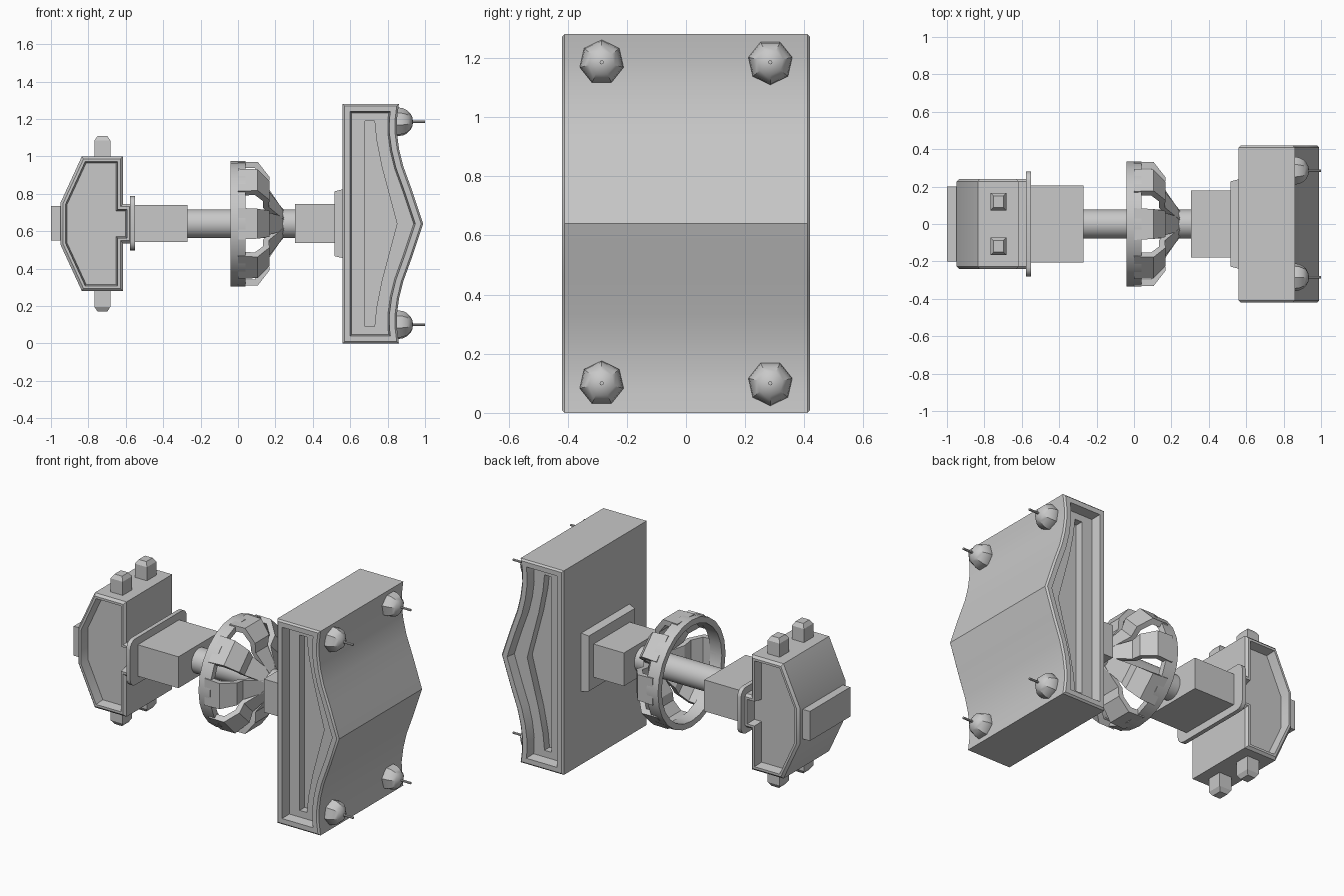
import bpy, bmesh, math
from mathutils import Matrix, Vector

if "Cube" in bpy.data.objects:
    bpy.data.objects.remove(bpy.data.objects["Cube"])

ZC = 0.64  # height of the main axis
GREY = bpy.data.materials.new("grey")
GREY.diffuse_color = (0.58, 0.58, 0.58, 1)
GREY.use_nodes = True
GREY.node_tree.nodes["Principled BSDF"].inputs["Base Color"].default_value = GREY.diffuse_color


def finish(bm, name):
    bmesh.ops.recalc_face_normals(bm, faces=bm.faces[:])
    me = bpy.data.meshes.new(name)
    bm.to_mesh(me)
    bm.free()
    me.materials.append(GREY)
    ob = bpy.data.objects.new(name, me)
    bpy.context.collection.objects.link(ob)
    return ob


def box(name, x, y, z, taper=None, round_x=0):
    """Box from ranges; taper=(axis, sign, amount) shrinks one end face."""
    bm = bmesh.new()
    bmesh.ops.create_cube(bm, size=1)
    c = Vector([(a[0] + a[1]) / 2 for a in (x, y, z)])
    s = Vector([a[1] - a[0] for a in (x, y, z)])
    for v in bm.verts:
        v.co = Vector([v.co[i] * s[i] + c[i] for i in range(3)])
    if taper:
        axis, sign, amount = taper
        for v in bm.verts:
            if (v.co[axis] - c[axis]) * sign > 0:
                for i in range(3):
                    if i != axis:
                        v.co[i] -= math.copysign(amount, v.co[i] - c[i])
    if round_x:
        along = [e for e in bm.edges if abs(e.verts[0].co.x - e.verts[1].co.x) > 1e-5]
        bmesh.ops.bevel(bm, geom=along, offset=round_x, segments=4, affect='EDGES', profile=0.5)
    return finish(bm, name)


def prism_bm(pts, y0, y1):
    bm = bmesh.new()
    a = [bm.verts.new((x, y0, z)) for x, z in pts]
    b = [bm.verts.new((x, y1, z)) for x, z in pts]
    ends = [bm.faces.new(a), bm.faces.new(b[::-1])]
    for i in range(len(pts)):
        j = (i + 1) % len(pts)
        bm.faces.new((a[i], b[i], b[j], a[j]))
    bmesh.ops.recalc_face_normals(bm, faces=bm.faces[:])
    return bm, ends


def shell(name, pts, half, chamfer, rim, depth):
    """Profile prism with chamfered ends and a sunken field inside a rim."""
    bm, ends = prism_bm(pts, -half + chamfer, half - chamfer)
    for f in ends:
        for t, d in ((chamfer, chamfer), (rim, 0), (0.008, -depth)):
            bmesh.ops.inset_region(bm, faces=[f], thickness=t, depth=d, use_even_offset=True)
    return finish(bm, name)


def mirror_z(half):
    """Complete an upper half profile with its reflection about the axis."""
    low = [(x, 2 * ZC - z) for x, z in reversed(half) if abs(z - ZC) > 1e-4]
    return half + low


# Large panel with a peaked, slightly concave face
panel = shell("front_panel", mirror_z([
    (0.56, 1.28), (0.86, 1.28), (0.85, 1.20), (0.849, 1.13), (0.861, 1.04),
    (0.883, 0.95), (0.93, 0.82), (0.99, 0.64)]), 0.42, 0.01, 0.03, 0.06)

# Slot sunk into the field at each end of the panel
slot = mirror_z([(0.68, 1.19), (0.73, 1.19), (0.74, 1.09), (0.77, 0.94), (0.85, 0.64)])
for side in (-1, 1):
    bm, _ = prism_bm(slot, side * 0.31, side * 0.46)
    cutter = finish(bm, "slot_cutter")
    cutter.hide_render = True
    mod = panel.modifiers.new("slot", 'BOOLEAN')
    mod.operation, mod.solver, mod.object = 'DIFFERENCE', 'EXACT', cutter
    bpy.context.view_layer.objects.active = panel
    bpy.ops.object.modifier_apply(modifier="slot")
    bpy.data.objects.remove(cutter)

# Domes with pins on the panel corners
for sy in (-1, 1):
    for z in (0.10, 1.185):
        bm = bmesh.new()
        bmesh.ops.create_uvsphere(bm, u_segments=7, v_segments=10, radius=0.076)
        turn = Matrix.Rotation(math.pi / 2, 4, 'Y')
        spin = Matrix.Rotation(math.pi / 2 if sy < 0 else -math.pi / 2, 4, 'Z')
        bmesh.ops.transform(bm, verts=bm.verts[:], matrix=Matrix.Translation((0.86, sy * 0.285, z)) @ turn @ spin)
        finish(bm, "dome")
        bm = bmesh.new()
        bmesh.ops.create_cone(bm, cap_ends=True, segments=8, radius1=0.007, radius2=0.007, depth=0.1,
                              matrix=Matrix.Translation((0.95, sy * 0.285, z)) @ turn)
        finish(bm, "pin")

# Mount and neck behind the panel
box("panel_mount", (0.515, 0.565), (-0.24, 0.24), (0.455, 0.825), taper=(0, -1, 0.012))
box("panel_neck", (0.305, 0.53), (-0.18, 0.18), (0.537, 0.745))

# Central shaft
bm = bmesh.new()
bmesh.ops.create_cone(bm, cap_ends=True, segments=32, radius1=0.077, radius2=0.077, depth=0.66,
                      matrix=Matrix.Translation((0.02, 0, ZC)) @ Matrix.Rotation(math.pi / 2, 4, 'Y'))
finish(bm, "shaft")

# Wheel rim around the shaft
bm = bmesh.new()
N = 24
section = [(-0.04, 0.335), (0.04, 0.335), (0.04, 0.298), (-0.04, 0.298)]
rings = []
for i in range(N):
    a = 2 * math.pi * i / N
    rings.append([bm.verts.new((x, r * math.sin(a), ZC + r * math.cos(a))) for x, r in section])
for i in range(N):
    p, q = rings[i], rings[(i + 1) % N]
    for k in range(4):
        m = (k + 1) % 4
        bm.faces.new((p[k], p[m], q[m], q[k]))
finish(bm, "wheel_rim")

# Eight bent spokes from the rim to the shaft: outer (x, r), inner (x, r), half width
spoke = [((0.0, 0.331), (0.0, 0.297), 0.085), ((0.105, 0.331), (0.09, 0.297), 0.08),
         ((0.168, 0.25), (0.135, 0.24), 0.07), ((0.165, 0.185), (0.135, 0.18), 0.06),
         ((0.245, 0.068), (0.205, 0.06), 0.036)]
for i in range(8):
    bm = bmesh.new()
    loops = [[bm.verts.new((p[0], s * w, p[1])) for p, s in ((o, -1), (o, 1), (n, 1), (n, -1))]
             for o, n, w in spoke]
    for p, q in zip(loops, loops[1:]):
        for k in range(4):
            m = (k + 1) % 4
            bm.faces.new((p[k], p[m], q[m], q[k]))
    bm.faces.new(loops[0])
    bm.faces.new(loops[-1])
    bmesh.ops.transform(bm, verts=bm.verts[:], matrix=Matrix.Translation((0, 0, ZC))
                        @ Matrix.Rotation(i * math.pi / 4, 4, 'X'))
    finish(bm, "spoke")

# Connector block and flange
box("connector", (-0.57, -0.27), (-0.205, 0.205), (0.543, 0.74))
box("flange", (-0.578, -0.552), (-0.28, 0.28), (0.497, 0.787), round_x=0.05)

# Rear housing with recessed ends and a short throat
shell("rear_housing", mirror_z([
    (-0.95, 0.75), (-0.835, 1.0), (-0.615, 1.0), (-0.615, 0.745), (-0.565, 0.745)]),
    0.24, 0.014, 0.014, 0.06)

# Plate on the back of the housing
box("back_plate", (-1.0, -0.94), (-0.2, 0.2), (0.55, 0.735))

# Blocks above and below the housing
for y in (-0.12, 0.12):
    box("top_block", (-0.767, -0.683), (y - 0.047, y + 0.047), (0.98, 1.085))
    box("top_block_cap", (-0.767, -0.683), (y - 0.047, y + 0.047), (1.085, 1.11), taper=(2, 1, 0.016))
    box("bottom_block", (-0.767, -0.683), (y - 0.047, y + 0.047), (0.195, 0.3))
    box("bottom_block_cap", (-0.767, -0.683), (y - 0.047, y + 0.047), (0.17, 0.195), taper=(2, -1, 0.016))

# Smooth the curved parts, keep edges sharp
bpy.ops.object.select_all(action='SELECT')
bpy.context.view_layer.objects.active = panel
bpy.ops.object.shade_smooth_by_angle(angle=math.radians(30))
